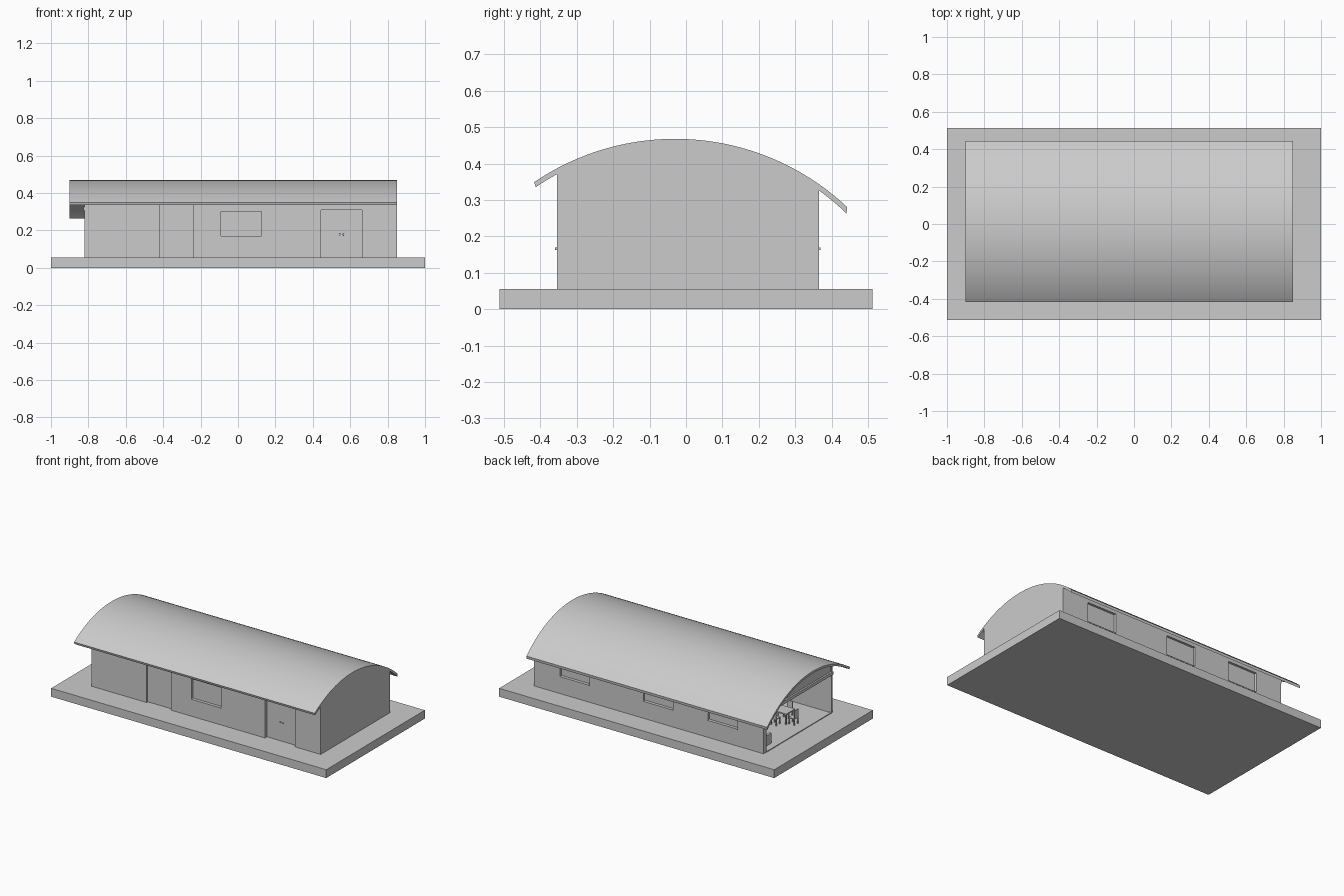
import bpy, bmesh, math

if "Cube" in bpy.data.objects:
    bpy.data.objects.remove(bpy.data.objects["Cube"])

PEAK_Y, ARC_Z = -0.03, -0.222      # centre of the roof arc
R_OUT, R_IN = 0.69, 0.676
FLOOR = 0.055


def arc_z(y, r):
    return ARC_Z + math.sqrt(r * r - (y - PEAK_Y) ** 2)


def make(name, bm):
    bmesh.ops.recalc_face_normals(bm, faces=bm.faces)
    me = bpy.data.meshes.new(name)
    bm.to_mesh(me)
    bm.free()
    ob = bpy.data.objects.new(name, me)
    bpy.context.collection.objects.link(ob)
    return ob


def box(name, x, y, z):
    bm = bmesh.new()
    bmesh.ops.create_cube(bm, size=1)
    for v in bm.verts:
        v.co = [a + (c + 0.5) * (b - a) for c, (a, b) in zip(v.co, (x, y, z))]
    return make(name, bm)


def extrude_x(name, profile, x0, x1):
    bm = bmesh.new()
    face = bm.faces.new([bm.verts.new((x0, y, z)) for y, z in profile])
    out = bmesh.ops.extrude_face_region(bm, geom=[face])
    for v in out["geom"]:
        if isinstance(v, bmesh.types.BMVert):
            v.co.x = x1
    return make(name, bm)


def arc(y0, y1, r, n):
    return [(y, arc_z(y, r)) for y in (y0 + (y1 - y0) * i / n for i in range(n + 1))]


def cut(wall, x, y, z):
    cutter = box(wall.name + "_cutter", x, y, z)
    cutter.hide_render = True
    cutter.hide_set(True)
    mod = wall.modifiers.new("opening", 'BOOLEAN')
    mod.operation = 'DIFFERENCE'
    mod.object = cutter


def window(wall, x0, x1, y_out, side):
    """Opening, recessed pane and thin projecting sill; side is -1 front, 1 back."""
    z0, z1 = 0.167, 0.30
    cut(wall, (x0, x1), (y_out - 0.06, y_out + 0.06), (z0, z1))
    a, b = sorted((y_out - side * 0.015, y_out - side * 0.022))
    box("window_pane", (x0, x1), (a, b), (z0, z1))
    a, b = sorted((y_out - side * 0.015, y_out + side * 0.005))
    box("window_sill", (x0, x1), (a, b), (z0 - 0.004, z0 + 0.002))


# Ground slab and interior floor
box("base_slab", (-1, 1), (-0.512, 0.512), (0, FLOOR))
box("interior_floor", (-0.82, 0.84), (-0.33, 0.34), (FLOOR - 0.01, FLOOR + 0.003))

# Curved roof shell
roof = extrude_x("curved_roof",
                 arc(-0.417, 0.443, R_OUT, 48) + arc(0.441, -0.413, R_IN, 48),
                 -0.9, 0.85)
bpy.context.view_layer.objects.active = roof
roof.select_set(True)
bpy.ops.object.shade_smooth_by_angle(angle=math.radians(30))

# Long walls
front = box("front_wall", (-0.24, 0.849), (-0.355, -0.325), (FLOOR, 0.375))
back = box("back_wall", (-0.82, 0.849), (0.335, 0.365), (FLOOR, 0.334))
window(front, -0.09, 0.125, -0.355, -1)
for x0 in (-0.63, -0.16, 0.445):
    window(back, x0, x0 + 0.215, 0.365, 1)

# Double entrance door with knobs
cut(front, (0.445, 0.662), (-0.4, -0.3), (FLOOR - 0.01, 0.31))
for x0, x1, knob in ((0.445, 0.553, 0.544), (0.554, 0.662, 0.563)):
    box("door_leaf", (x0, x1), (-0.335, -0.327), (FLOOR, 0.31))
    bm = bmesh.new()
    bmesh.ops.create_uvsphere(bm, u_segments=10, v_segments=6, radius=0.005)
    bmesh.ops.translate(bm, verts=bm.verts, vec=(knob, -0.338, 0.178))
    make("door_knob", bm)

# Sliding panels of the living room
box("sliding_panel_outer", (-0.82, -0.42), (-0.350, -0.339), (FLOOR, 0.375))
box("sliding_panel_inner", (-0.43, -0.24), (-0.338, -0.327), (FLOOR, 0.375))

# Closed right gable wall
right = [(-0.355, FLOOR), (0.365, FLOOR)] + arc(0.365, -0.355, R_IN + 0.001, 32)
extrude_x("right_gable_wall", right, 0.82, 0.85)

# Open left end: lintel, gable infill and threshold
box("left_lintel", (-0.826, -0.795), (-0.35, 0.36), (0.305, 0.325))
extrude_x("left_gable_infill",
          [(-0.345, 0.32), (0.36, 0.32)] + arc(0.36, -0.345, R_IN + 0.001, 32),
          -0.815, -0.80)
box("threshold", (-0.822, -0.81), (-0.345, 0.345), (FLOOR, FLOOR + 0.005))


# Dining table
def legs(name, cx, cy, hx, hy, top, t=0.004):
    for sx in (-1, 1):
        for sy in (-1, 1):
            x, y = cx + sx * hx, cy + sy * hy
            box(name, (x - t, x + t), (y - t, y + t), (FLOOR, top))


tx, ty = -0.64, -0.08
box("table_top", (tx - 0.065, tx + 0.065), (ty - 0.045, ty + 0.045), (0.125, 0.133))
legs("table_leg", tx, ty, 0.055, 0.036, 0.126)

# Dining chairs around the table
for dx, dy in ((-1, 0), (1, 0), (0, -1), (0, 1)):
    cx, cy = tx + dx * 0.085, ty + dy * 0.065
    h = 0.021
    box("chair_seat", (cx - h, cx + h), (cy - h, cy + h), (0.097, 0.103))
    legs("chair_leg", cx, cy, h - 0.003, h - 0.003, 0.098, 0.003)
    bx, by = cx + dx * h, cy + dy * h
    wx, wy = (0.003, h) if dx else (h, 0.003)
    box("chair_back", (bx - wx, bx + wx), (by - wy, by + wy), (0.10, 0.155))

# Sofa along the back wall
box("sofa_seat", (-0.76, -0.48), (0.22, 0.33), (FLOOR, 0.10))
box("sofa_back", (-0.76, -0.48), (0.30, 0.33), (0.10, 0.15))
for x in (-0.775, -0.48):
    box("sofa_arm", (x, x + 0.015), (0.22, 0.33), (FLOOR, 0.125))
